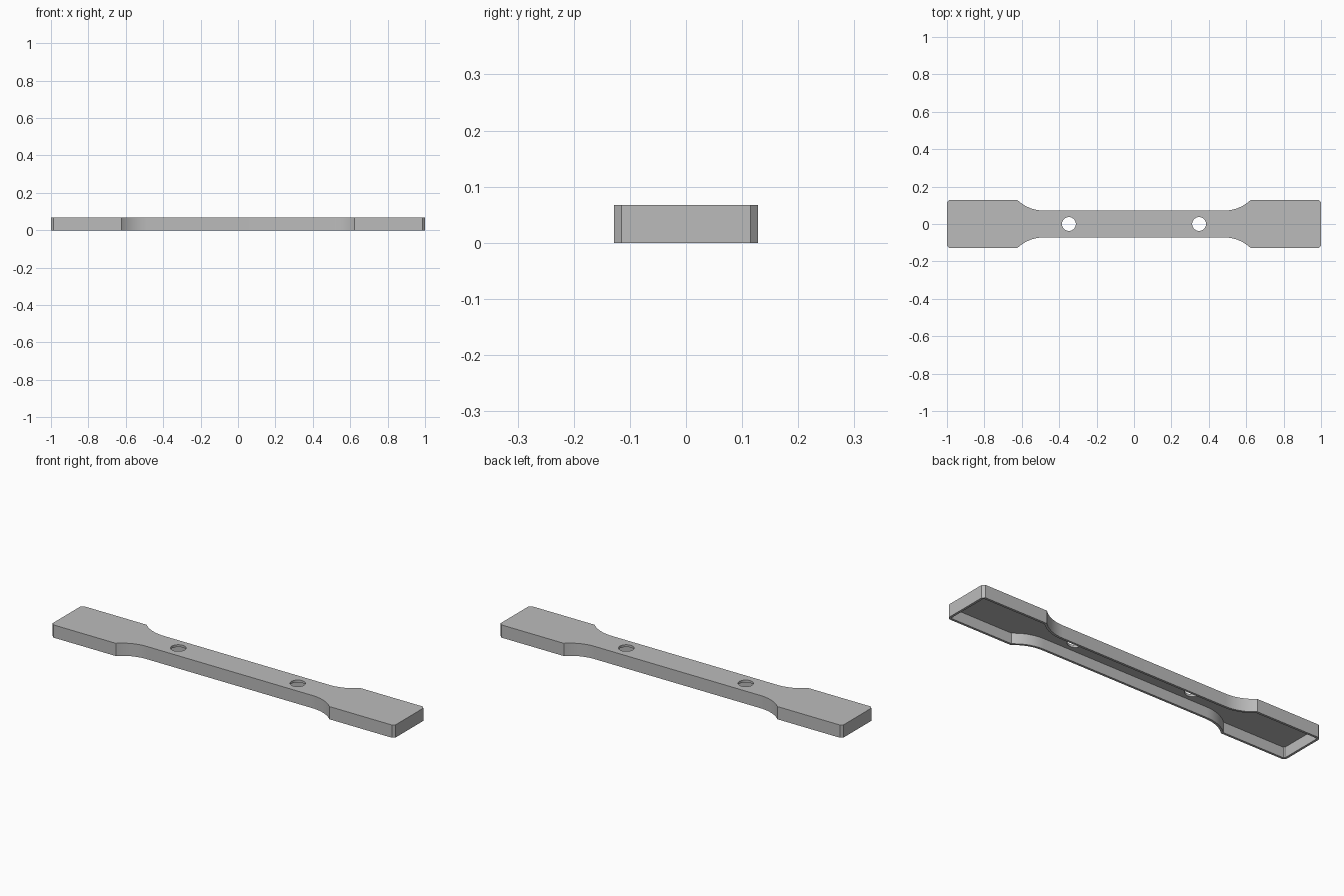
import bpy
import bmesh
from math import sin, cos, asin, radians

HEIGHT, WALL = 0.067, 0.012
END_X, END_Y, NECK_Y = 1.0, 0.128, 0.072
NECK_X, RADIUS = 0.483, 0.203      # start and radius of the concave shoulder
CHAMFER = 0.013
HOLE_X, HOLE_R = 0.348, 0.037

cube = bpy.data.objects.get("Cube")
if cube:
    bpy.data.objects.remove(cube, do_unlink=True)

grey = bpy.data.materials.new("plain grey")
grey.use_nodes = True
grey.diffuse_color = (0.5, 0.5, 0.5, 1)
grey.node_tree.nodes["Principled BSDF"].inputs["Base Color"].default_value = (0.5, 0.5, 0.5, 1)


def outline(inset):
    """Closed paddle outline, moved inward by inset."""
    r = RADIUS + inset
    wide, neck, end = END_Y - inset, NECK_Y - inset, END_X - inset
    sweep = asin((1 - ((r - (wide - neck)) / r) ** 2) ** 0.5)
    c = CHAMFER - inset * 0.586
    quarter = [(NECK_X + r * sin(sweep * i / 12),
                neck + r * (1 - cos(sweep * i / 12))) for i in range(13)]
    quarter += [(end - c, wide), (end, wide - c)]
    right = [(x, -y) for x, y in quarter] + [(x, y) for x, y in reversed(quarter)]
    return right + [(-x, -y) for x, y in right]


def prism(name, points, z0, z1):
    bm = bmesh.new()
    face = bm.faces.new([bm.verts.new((x, y, z0)) for x, y in points])
    up = bmesh.ops.extrude_face_region(bm, geom=[face])
    moved = [v for v in up["geom"] if isinstance(v, bmesh.types.BMVert)]
    bmesh.ops.translate(bm, verts=moved, vec=(0, 0, z1 - z0))
    bmesh.ops.recalc_face_normals(bm, faces=bm.faces[:])
    mesh = bpy.data.meshes.new(name)
    bm.to_mesh(mesh)
    bm.free()
    mesh.materials.append(grey)
    obj = bpy.data.objects.new(name, mesh)
    bpy.context.collection.objects.link(obj)
    return obj


# Solid bar, then the open underside and the two screw holes
bar = prism("bar", outline(0), 0, HEIGHT)
cutters = [prism("cavity_cutter", outline(WALL), -0.05, HEIGHT - WALL)]
for side in (-1, 1):
    circle = [(side * HOLE_X + HOLE_R * cos(radians(a)), HOLE_R * sin(radians(a)))
              for a in range(0, 360, 10)]
    cutters.append(prism("hole_cutter", circle, -0.05, HEIGHT + 0.05))

bpy.ops.object.select_all(action="DESELECT")
bar.select_set(True)
bpy.context.view_layer.objects.active = bar
for cutter in cutters:
    cutter.hide_render = True
    cut = bar.modifiers.new("cut", "BOOLEAN")
    cut.operation, cut.solver, cut.object = "DIFFERENCE", "EXACT", cutter
    bpy.ops.object.modifier_apply(modifier=cut.name)
    bpy.data.objects.remove(cutter, do_unlink=True)

bpy.ops.object.shade_smooth_by_angle(angle=radians(30))
